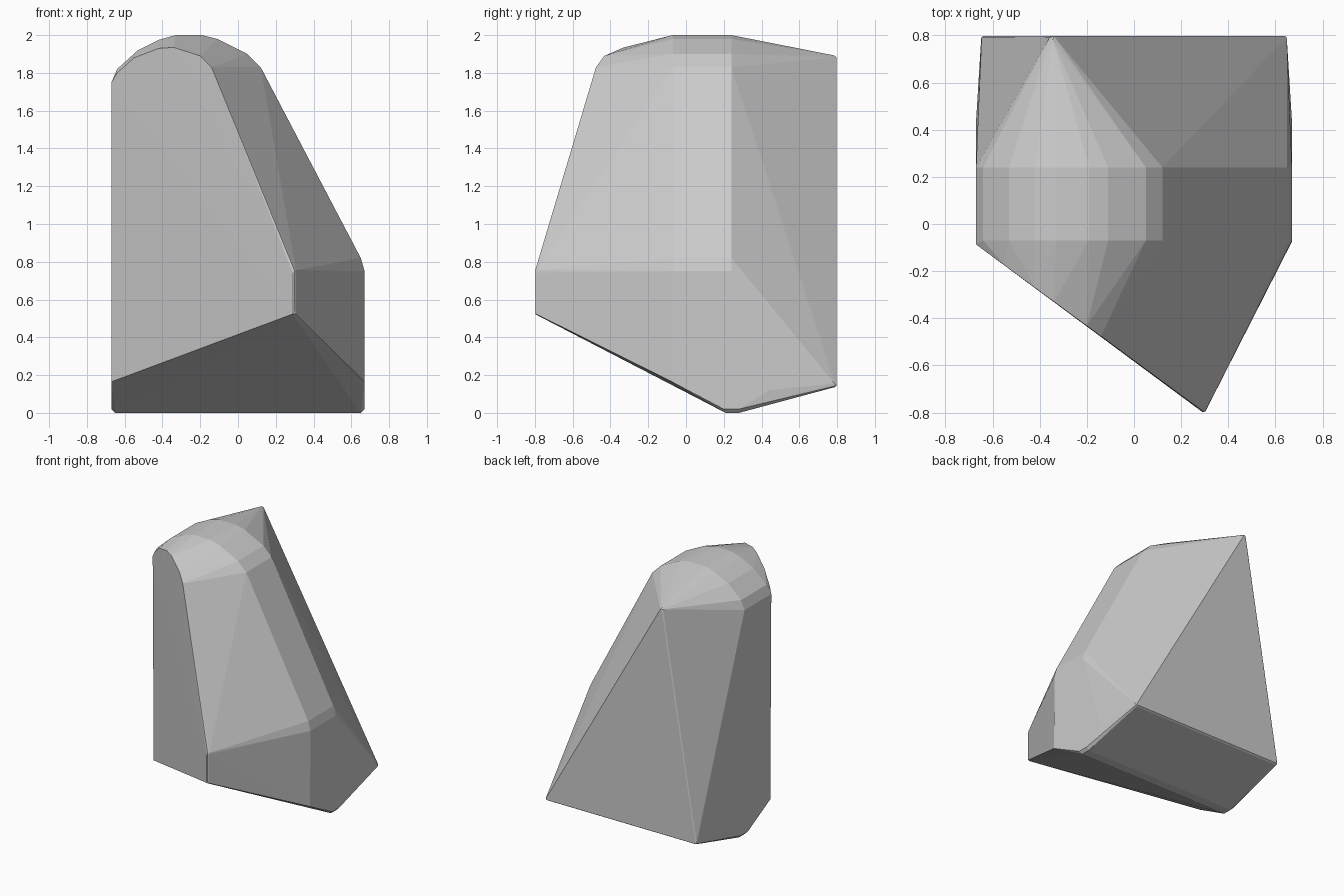
import bpy, bmesh
from mathutils import Vector

if "Cube" in bpy.data.objects:
    bpy.data.objects.remove(bpy.data.objects["Cube"])

bm = bmesh.new()


def point(x, y, z):
    bm.verts.new((x, y, z))


def soft_corner(x, y, z, r=0.014):
    # tiny rounded corner: a low-poly ball that the hull wraps around
    ball = bmesh.ops.create_icosphere(bm, subdivisions=1, radius=r)
    bmesh.ops.translate(bm, verts=ball["verts"], vec=Vector((x, y, z)))


# central arched section, running straight from front to back
arch = [(-0.67, 1.75), (-0.64, 1.82), (-0.53, 1.92), (-0.42, 1.975), (-0.33, 2.0),
        (-0.19, 2.0), (-0.11, 1.98), (0.05, 1.90), (0.12, 1.83),
        (0.65, 0.82), (0.67, 0.75)]
for x, z in arch:
    for y in (-0.07, 0.24):
        point(x, y, z)

# rim of the slanted upright front face
rim = [(-0.67, 1.75), (-0.64, 1.80), (-0.55, 1.88), (-0.42, 1.93), (-0.34, 1.935),
       (-0.20, 1.89), (-0.14, 1.83), (-0.12, 1.77)]
for x, z in rim:
    point(x, -0.8 + (0.3 - x) * 0.735, z)

# front nose edge
for z in (0.53, 0.75):
    soft_corner(0.294, -0.786, z)

# underside keel and lower side corners
for s in (-1, 1):
    point(s * 0.67, -0.075, 0.165)
    point(s * 0.67, 0.20, 0.02)
    point(s * 0.67, 0.28, 0.02)
    point(s * 0.67, 0.44, 0.12)
    for y in (0.21, 0.28):
        point(s * 0.65, y, 0.0)
    soft_corner(s * 0.636, 0.786, 0.15)

# back peak
soft_corner(-0.345, 0.782, 1.875, 0.018)

# wrap everything in one faceted shell
hull = bmesh.ops.convex_hull(bm, input=bm.verts[:])
bmesh.ops.delete(bm, geom=[v for v in bm.verts if not v.link_faces], context='VERTS')
bmesh.ops.remove_doubles(bm, verts=bm.verts[:], dist=0.001)
bmesh.ops.recalc_face_normals(bm, faces=bm.faces[:])
mn = [min(v.co[i] for v in bm.verts) for i in range(3)]
mx = [max(v.co[i] for v in bm.verts) for i in range(3)]
bmesh.ops.translate(bm, verts=bm.verts[:], vec=Vector(
    (-(mn[0] + mx[0]) / 2, -(mn[1] + mx[1]) / 2, -mn[2])))

mesh = bpy.data.meshes.new("faceted_rock")
bm.to_mesh(mesh)
bm.free()
rock = bpy.data.objects.new("faceted_rock", mesh)
bpy.context.collection.objects.link(rock)
